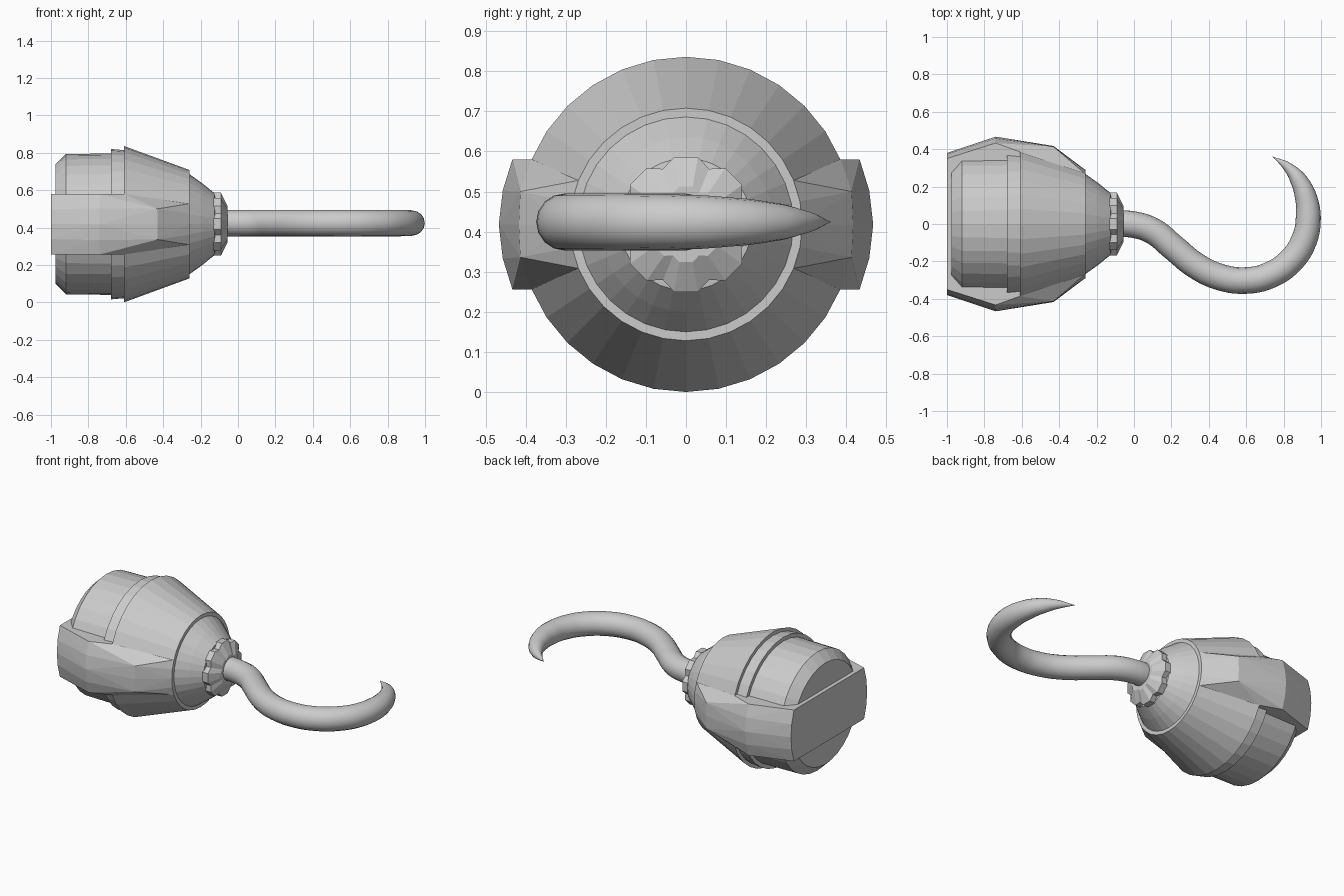
import bpy, bmesh
from math import sin, cos, pi, radians, hypot

if "Cube" in bpy.data.objects:
    bpy.data.objects.remove(bpy.data.objects["Cube"])

CZ = 0.418  # height of the long axis


def finish(bm, name):
    bmesh.ops.recalc_face_normals(bm, faces=bm.faces[:])
    me = bpy.data.meshes.new(name)
    bm.to_mesh(me)
    bm.free()
    ob = bpy.data.objects.new(name, me)
    ob.location.z = CZ
    bpy.context.collection.objects.link(ob)
    return ob


def loft(name, rings):
    """Skin a list of vertex rings running along x and cap both ends."""
    bm = bmesh.new()
    vr = [[bm.verts.new(p) for p in ring] for ring in rings]
    n = len(vr[0])
    for a, b in zip(vr, vr[1:]):
        for i in range(n):
            j = (i + 1) % n
            bm.faces.new((a[i], a[j], b[j], b[i]))
    bm.faces.new(vr[0])
    bm.faces.new(vr[-1])
    return finish(bm, name)


def circle(x, r, n=32):
    return [(x, r * cos(2 * pi * i / n), r * sin(2 * pi * i / n)) for i in range(n)]


# Turned cup with stepped rear rim and stepped cone
profile = [(-0.975, 0.32), (-0.92, 0.375), (-0.68, 0.378), (-0.68, 0.402),
           (-0.61, 0.396), (-0.61, 0.418), (-0.26, 0.29), (-0.26, 0.268),
           (-0.19, 0.218), (-0.125, 0.165), (-0.12, 0.12)]
loft("cup", [circle(x, r) for x, r in profile])

# Faceted cross bar through the cup: one quarter, mirrored in y and z
quarter = [(-1, .38, 0), (-1, .373, .08), (-1, .35, .162),
           (-.74, .467, 0), (-.74, .457, .085), (-.74, .433, .162),
           (-.61, .386, .162), (-.43, .417, 0), (-.43, .413, .082),
           (-.26, .289, 0), (-.26, .284, .057), (-.26, .267, .11)]
bm = bmesh.new()
for p in {(x, sy * y, sz * z) for x, y, z in quarter for sy in (1, -1) for sz in (1, -1)}:
    bm.verts.new(p)
res = bmesh.ops.convex_hull(bm, input=bm.verts[:])
loose = [v for v in bm.verts if not v.link_faces]
bmesh.ops.delete(bm, geom=loose, context='VERTS')
bmesh.ops.dissolve_limit(bm, angle_limit=radians(1), verts=bm.verts[:], edges=bm.edges[:])
finish(bm, "cross_bar")


# Eight-lobed collar
def lobes(x, s):
    pts = []
    for k in range(8):
        for d, r in ((-10, .171), (10, .171), (22.5, .150)):
            a = radians(45 * k + d)
            pts.append((x, s * r * cos(a), s * r * sin(a)))
    return pts


loft("collar", [lobes(-0.13, 1), lobes(-0.092, 1), lobes(-0.055, 0.56)])

# Hook: round tube along a curve, tapering to a point
path = [(-0.10, 0, 1), (-0.01, -0.002, 1), (0.10, -0.037, 1), (0.21, -0.125, 1),
        (0.33, -0.222, 1), (0.46, -0.284, 1), (0.60, -0.302, 1), (0.73, -0.272, 1),
        (0.84, -0.195, 1), (0.91, -0.085, .98), (0.932, 0.04, .94),
        (0.917, 0.15, .82), (0.878, 0.238, .64), (0.825, 0.302, .38), (0.742, 0.36, .01)]
cu = bpy.data.curves.new("hook", 'CURVE')
cu.dimensions = '3D'
cu.bevel_depth = 0.071
cu.bevel_resolution = 6
cu.resolution_u = 5
cu.use_fill_caps = True
sp = cu.splines.new('BEZIER')
sp.bezier_points.add(len(path) - 1)
sp.use_smooth = True
for bp, (x, y, r) in zip(sp.bezier_points, path):
    bp.co = (x, y, 0)
    bp.radius = r
    bp.handle_left_type = bp.handle_right_type = 'AUTO'
hook = bpy.data.objects.new("hook", cu)
hook.location.z = CZ + 0.006
bpy.context.collection.objects.link(hook)
